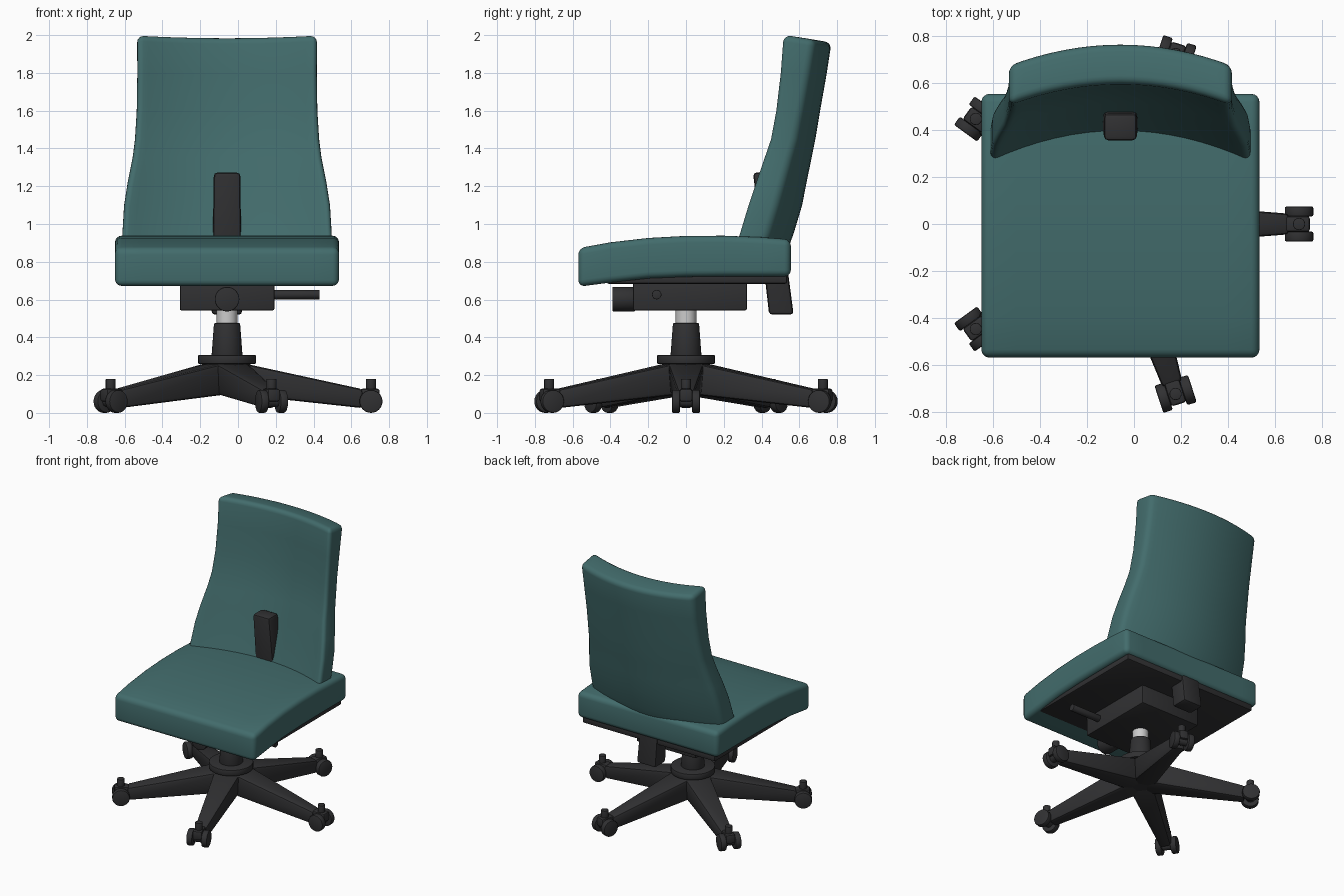
import bpy, bmesh, math
from mathutils import Vector, Matrix

if "Cube" in bpy.data.objects:
    bpy.data.objects.remove(bpy.data.objects["Cube"])

CX = -0.058  # axis of the chair


def material(name, rgb):
    m = bpy.data.materials.new(name)
    m.diffuse_color = (*rgb, 1)
    m.use_nodes = True
    m.node_tree.nodes["Principled BSDF"].inputs["Base Color"].default_value = m.diffuse_color
    return m


FABRIC = material("teal_fabric", (0.055, 0.15, 0.15))
PLASTIC = material("black_plastic", (0.03, 0.03, 0.032))


def finish(bm, name, mat, bevel=0.0, segs=3):
    bmesh.ops.recalc_face_normals(bm, faces=bm.faces)
    if bevel:
        edges = [e for e in bm.edges if e.calc_face_angle(0) > 0.8]
        bmesh.ops.bevel(bm, geom=edges, offset=bevel, segments=segs,
                        profile=0.5, affect='EDGES', clamp_overlap=True)
    me = bpy.data.meshes.new(name)
    bm.to_mesh(me)
    bm.free()
    ob = bpy.data.objects.new(name, me)
    bpy.context.collection.objects.link(ob)
    if mat:
        me.materials.append(mat)
    return ob


def slab(name, fn, us, vs, mat, bevel):
    """Closed cushion: fn(u, v, w) gives points of the two skins w=0 and w=1."""
    bm = bmesh.new()
    g = [[[bm.verts.new(fn(u, v, w)) for v in vs] for u in us] for w in (0, 1)]
    nu, nv = len(us), len(vs)
    for s in g:
        for i in range(nu - 1):
            for j in range(nv - 1):
                bm.faces.new((s[i][j], s[i + 1][j], s[i + 1][j + 1], s[i][j + 1]))
    rim = ([(i, 0) for i in range(nu)] + [(nu - 1, j) for j in range(1, nv)]
           + [(i, nv - 1) for i in range(nu - 2, -1, -1)] + [(0, j) for j in range(nv - 2, 0, -1)])
    for (a, b), (c, d) in zip(rim, rim[1:] + rim[:1]):
        bm.faces.new((g[0][a][b], g[0][c][d], g[1][c][d], g[1][a][b]))
    return finish(bm, name, mat, bevel, 4)


def hexa(name, pts, mat, bevel=0.0, matrix=None):
    """Six-sided block from a bottom ring of 4 points and a top ring of 4."""
    bm = bmesh.new()
    v = [bm.verts.new(p) for p in pts]
    for f in ((3, 2, 1, 0), (4, 5, 6, 7), (0, 1, 5, 4), (1, 2, 6, 5), (2, 3, 7, 6), (3, 0, 4, 7)):
        bm.faces.new([v[i] for i in f])
    if matrix:
        bm.transform(matrix)
    return finish(bm, name, mat, bevel, 2)


def box(name, x0, x1, y0, y1, z0, z1, mat, bevel=0.0, matrix=None):
    return hexa(name, [(x, y, z) for z in (z0, z1)
                       for x, y in ((x0, y0), (x1, y0), (x1, y1), (x0, y1))], mat, bevel, matrix)


def rod(name, a, b, r0, r1, mat, bevel=0.0, matrix=None, n=32):
    a, b = Vector(a), Vector(b)
    bm = bmesh.new()
    m = Matrix.Translation((a + b) / 2) @ (b - a).to_track_quat('Z', 'Y').to_matrix().to_4x4()
    bmesh.ops.create_cone(bm, cap_ends=True, segments=n, radius1=r0, radius2=r1,
                          depth=(b - a).length, matrix=m)
    if matrix:
        bm.transform(matrix)
    return finish(bm, name, mat, bevel, 2)


def interp(rows, t):
    for a, b in zip(rows, rows[1:]):
        if t <= b[0]:
            k = (t - a[0]) / (b[0] - a[0])
            return [p + (q - p) * k for p, q in zip(a, b)]
    return rows[-1]


# Seat cushion: y, underside z, top z
SEAT = [(-0.57, 0.668, 0.872), (-0.4, 0.69, 0.903), (-0.2, 0.712, 0.926), (0.0, 0.72, 0.937),
        (0.2, 0.722, 0.938), (0.4, 0.722, 0.93), (0.555, 0.722, 0.918)]


def seat_pt(u, v, w):
    _, lo, hi = interp(SEAT, v)
    return (CX + 0.593 * u, v, hi if w else lo)


slab("seat", seat_pt, [i / 4 - 1 for i in range(9)], [r[0] for r in SEAT], FABRIC, 0.035)

# Backrest: z, half width, front y of wings, depth of curve, thickness
BACK = [(0.84, 0.555, 0.24, 0.13, 0.16), (0.95, 0.554, 0.275, 0.13, 0.165), (1.1, 0.545, 0.32, 0.13, 0.165),
        (1.22, 0.526, 0.36, 0.12, 0.158), (1.35, 0.5, 0.405, 0.11, 0.15), (1.45, 0.487, 0.44, 0.1, 0.145),
        (1.6, 0.478, 0.468, 0.095, 0.147), (1.8, 0.475, 0.492, 0.092, 0.158), (2.003, 0.476, 0.508, 0.09, 0.172)]


def back_pt(u, v, w):
    z, hw, y, d, t = interp(BACK, v)
    k = max(0, (z - 1.6) / 0.4)
    c = 1 - u * u
    return (CX + hw * u, y + d * c + t * w, z - k * (0.028 * w + 0.014 * c))


slab("backrest", back_pt, [i / 8 - 1 for i in range(17)], [r[0] for r in BACK], FABRIC, 0.035)

# Support bar through the seat into the backrest
hexa("back_support_bar",
     [(-0.14, 0.44, 0.52), (0.022, 0.44, 0.52), (0.022, 0.57, 0.52), (-0.14, 0.57, 0.52),
      (-0.128, 0.355, 1.272), (0.012, 0.355, 1.272), (0.012, 0.47, 1.272), (-0.128, 0.47, 1.272)],
     PLASTIC, 0.018)

# Under-seat pan, tilt mechanism, knob and lever
box("seat_pan", CX - 0.56, CX + 0.56, -0.42, 0.535, 0.683, 0.74, PLASTIC, 0.012)
box("tilt_mechanism", CX - 0.25, CX + 0.25, -0.28, 0.322, 0.543, 0.70, PLASTIC, 0.008)
rod("tension_knob", (CX, -0.27, 0.602), (CX, -0.39, 0.602), 0.065, 0.065, PLASTIC, 0.006)
rod("height_lever", (0.15, -0.155, 0.626), (0.432, -0.155, 0.626), 0.025, 0.025, PLASTIC, 0.003, n=20)

# Gas lift and hub
rod("gas_lift_rod", (CX, 0, 0.44), (CX, 0, 0.56), 0.055, 0.055, None)
rod("column_sleeve", (CX, 0, 0.29), (CX, 0, 0.475), 0.083, 0.069, PLASTIC, 0.005)
rod("base_hub_ring", (CX, 0, 0.26), (CX, 0, 0.306), 0.154, 0.154, PLASTIC, 0.006)
rod("base_hub", (CX, 0, 0.1), (CX, 0, 0.27), 0.105, 0.125, PLASTIC)

# Five legs with twin-wheel casters
for i in range(5):
    m = Matrix.Translation((CX, 0, 0)) @ Matrix.Rotation(math.radians(72 * i), 4, 'Z')
    n = f"_{i + 1}"
    hexa("base_leg" + n,
         [(0.03, -0.085, 0.1), (0.72, -0.04, 0.025), (0.72, 0.04, 0.025), (0.03, 0.085, 0.1),
          (0.03, -0.1, 0.275), (0.72, -0.045, 0.125), (0.72, 0.045, 0.125), (0.03, 0.1, 0.275)],
         PLASTIC, 0.02, m)
    for s, side in ((-1, "a"), (1, "b")):
        rod(f"caster_wheel_{side}{n}", (0.762, s * 0.032, 0.061), (0.762, s * 0.075, 0.061),
            0.061, 0.061, PLASTIC, 0.008, m, 24)
    rod("caster_axle" + n, (0.762, -0.05, 0.061), (0.762, 0.05, 0.061), 0.03, 0.03, PLASTIC, 0, m, 16)
    box("caster_hood" + n, 0.705, 0.808, -0.034, 0.034, 0.06, 0.128, PLASTIC, 0.012, m)
    rod("caster_stem" + n, (0.762, 0, 0.1), (0.762, 0, 0.18), 0.026, 0.026, PLASTIC, 0.003, m, 16)

# Smooth shading with crisp edges
for ob in bpy.context.collection.objects:
    ob.select_set(True)
    bpy.context.view_layer.objects.active = ob
bpy.ops.object.shade_smooth_by_angle(angle=math.radians(35))
